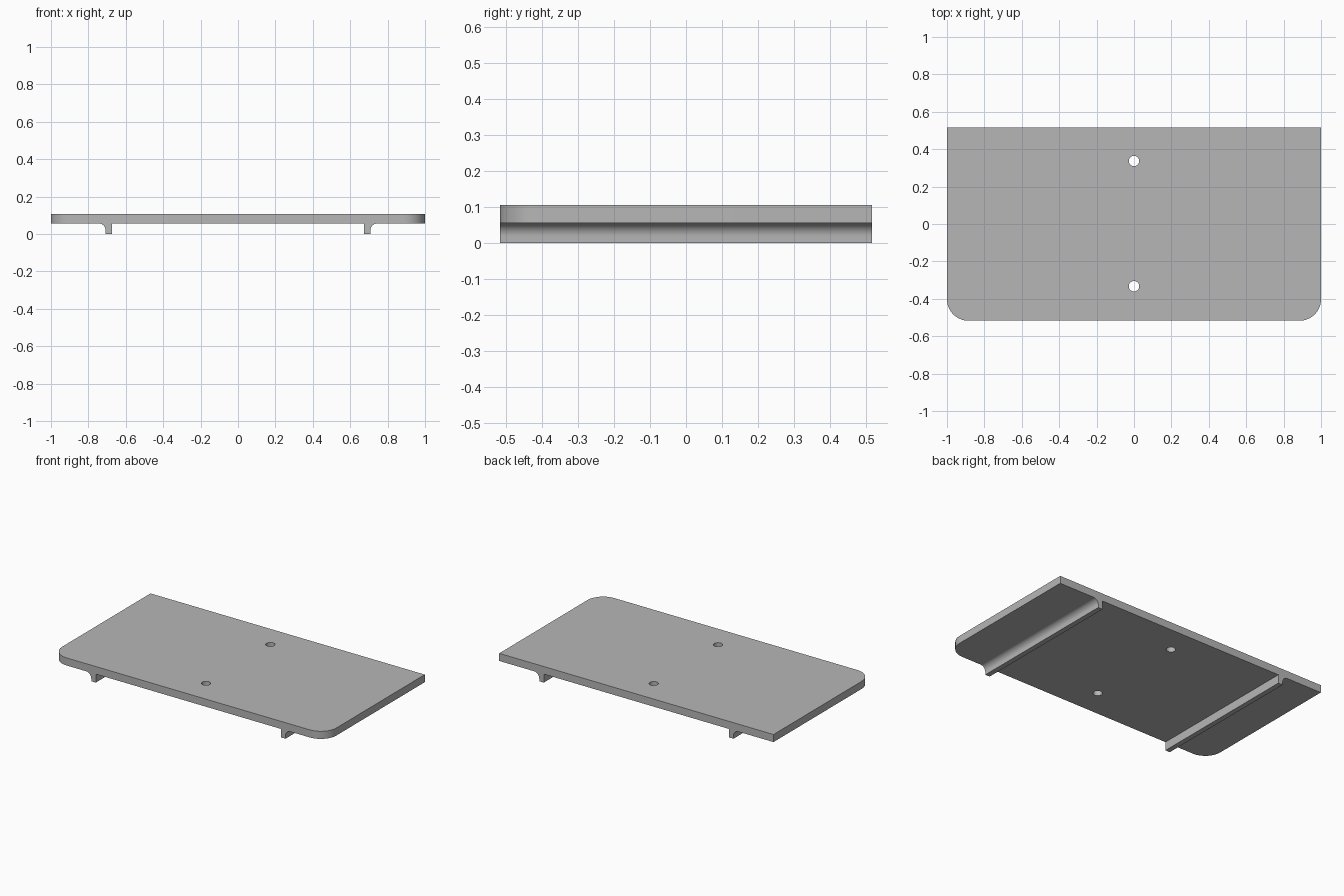
import bpy
import bmesh
from math import pi, cos, sin, radians
from mathutils import Vector

cube = bpy.data.objects.get("Cube")
if cube:
    bpy.data.objects.remove(cube, do_unlink=True)

HALF_X, HALF_Y = 1.0, 0.517
BOTTOM, TOP = 0.056, 0.106
CORNER = 0.115

grey = bpy.data.materials.new("mid grey")
grey.use_nodes = True
colour = (0.47, 0.47, 0.47, 1)
grey.diffuse_color = colour
grey.node_tree.nodes["Principled BSDF"].inputs["Base Color"].default_value = colour


def arc(cx, cy, r, start, end, steps):
    angles = [start + (end - start) * i / steps for i in range(steps + 1)]
    return [(cx + r * cos(a), cy + r * sin(a)) for a in angles]


def extrude_loops(name, loops, place, offset):
    """Fill closed outlines (the inner ones become holes) and extrude them."""
    bm = bmesh.new()
    for loop in loops:
        verts = [bm.verts.new(place(*p)) for p in loop]
        for a, b in zip(verts, verts[1:] + verts[:1]):
            bm.edges.new((a, b))
    bmesh.ops.triangle_fill(bm, edges=bm.edges[:], use_beauty=True)
    extruded = bmesh.ops.extrude_face_region(bm, geom=bm.faces[:], use_keep_orig=True)
    moved = [g for g in extruded["geom"] if isinstance(g, bmesh.types.BMVert)]
    bmesh.ops.translate(bm, verts=moved, vec=Vector(offset))
    bmesh.ops.recalc_face_normals(bm, faces=bm.faces[:])
    mesh = bpy.data.meshes.new(name)
    bm.to_mesh(mesh)
    bm.free()
    mesh.materials.append(grey)
    obj = bpy.data.objects.new(name, mesh)
    bpy.context.collection.objects.link(obj)
    bpy.ops.object.select_all(action="DESELECT")
    obj.select_set(True)
    bpy.context.view_layer.objects.active = obj
    bpy.ops.object.shade_smooth_by_angle(angle=radians(30))
    return obj


# Plate: square back corners, rounded front corners, two through holes
inner_x, inner_y = HALF_X - CORNER, CORNER - HALF_Y
outline = [(HALF_X, HALF_Y), (-HALF_X, HALF_Y)]
outline += arc(-inner_x, inner_y, CORNER, pi, 1.5 * pi, 16)
outline += arc(inner_x, inner_y, CORNER, 1.5 * pi, 2 * pi, 16)
holes = [arc(0, y, 0.028, 0, 2 * pi, 32)[:-1] for y in (0.337, -0.333)]
extrude_loops("plate", [outline] + holes,
              lambda x, y: (x, y, BOTTOM), (0, 0, TOP - BOTTOM))

# Rails: full-depth ribs with a concave fillet on the outer side
INNER, OUTER, FILLET = 0.675, 0.708, 0.037
profile = [(INNER, BOTTOM), (INNER, 0), (OUTER, 0)]
profile += arc(OUTER + FILLET, BOTTOM - FILLET, FILLET, pi, pi / 2, 12)
for side, name in ((1, "left_rail"), (-1, "right_rail")):
    extrude_loops(name, [profile], lambda x, z: (side * x, -HALF_Y, z),
                  (0, 2 * HALF_Y, 0))
